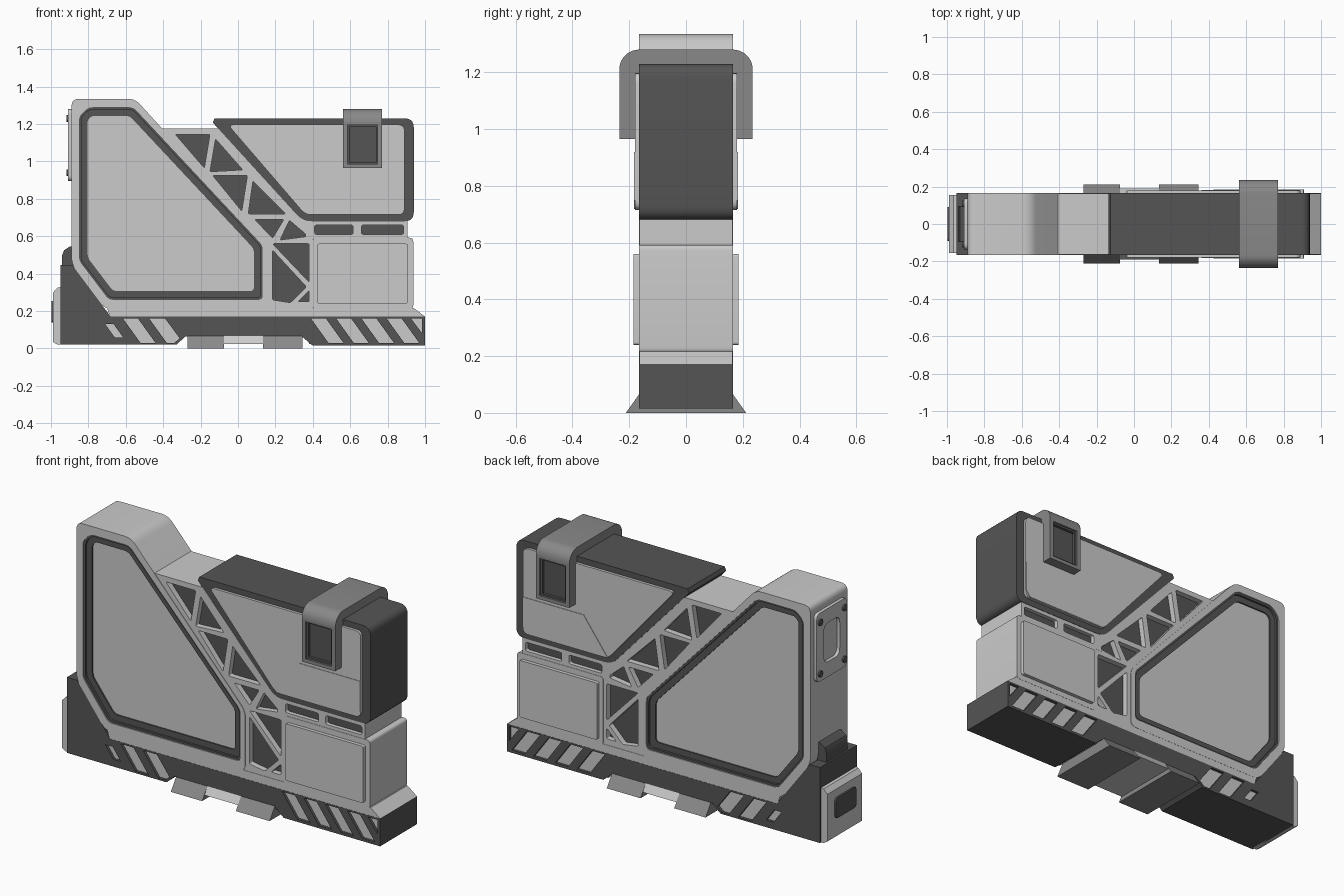
import bpy, bmesh
from math import sin, cos, pi
from mathutils import Vector

if "Cube" in bpy.data.objects:
    bpy.data.objects.remove(bpy.data.objects["Cube"])


def material(name, v):
    m = bpy.data.materials.new(name)
    m.diffuse_color = (v, v, v, 1)
    m.use_nodes = True
    m.node_tree.nodes["Principled BSDF"].inputs["Base Color"].default_value = m.diffuse_color
    return m


DARK, MID = material("dark_grey", 0.09), material("mid_grey", 0.25)
LIGHT = material("light_grey", 0.55)


def fillet(pts, r, seg=5):
    """Round every corner of a closed outline."""
    if r <= 0:
        return [tuple(p) for p in pts]
    out, n = [], len(pts)
    for i in range(n):
        p = Vector(pts[i])
        a, b = Vector(pts[i - 1]) - p, Vector(pts[(i + 1) % n]) - p
        t = min(r, a.length * 0.45, b.length * 0.45)
        a, b = p + a.normalized() * t, p + b.normalized() * t
        for k in range(seg + 1):
            s = k / seg
            out.append(tuple(a * (1 - s) ** 2 + p * 2 * s * (1 - s) + b * s * s))
    return out


def inset(pts, d):
    """Parallel inset of a convex clockwise outline."""
    out, n = [], len(pts)
    for i in range(n):
        p = Vector(pts[i])
        u = (p - Vector(pts[i - 1])).normalized()
        v = (Vector(pts[(i + 1) % n]) - p).normalized()
        nu, nv = Vector((u.y, -u.x)), Vector((v.y, -v.x))
        out.append(tuple(p + (nu + nv) * d / (1 + nu.dot(nv))))
    return out


def rect(x0, x1, z0, z1):
    return [(x0, z0), (x0, z1), (x1, z1), (x1, z0)]


def prism(name, pts, lo, hi, mat=LIGHT, axis="y", r=0.0, holes=(), hr=0.0):
    """Extrude an outline with holes along y (outline xz) or x (outline yz)."""
    cu = bpy.data.curves.new(name, "CURVE")
    cu.dimensions, cu.fill_mode, cu.extrude = "2D", "BOTH", (hi - lo) / 2
    for loop in [fillet(pts, r)] + [fillet(h, hr) for h in holes]:
        s = cu.splines.new("POLY")
        s.points.add(len(loop) - 1)
        for q, (a, b) in zip(s.points, loop):
            q.co = (a, b, 0, 1)
        s.use_cyclic_u = True
    tmp = bpy.data.objects.new(name + "_curve", cu)
    bpy.context.collection.objects.link(tmp)
    dg = bpy.context.evaluated_depsgraph_get()
    me = bpy.data.meshes.new_from_object(tmp.evaluated_get(dg))
    bpy.data.objects.remove(tmp)
    bm = bmesh.new()
    bm.from_mesh(me)
    for v in bm.verts:
        a, b, c = v.co
        c += (lo + hi) / 2
        v.co = (a, c, b) if axis == "y" else (c, a, b)
    bmesh.ops.remove_doubles(bm, verts=bm.verts, dist=1e-5)
    bmesh.ops.recalc_face_normals(bm, faces=bm.faces)
    bm.to_mesh(me)
    bm.free()
    me.materials.clear()
    me.materials.append(mat)
    ob = bpy.data.objects.new(name, me)
    bpy.context.collection.objects.link(ob)
    bpy.ops.object.select_all(action="DESELECT")
    ob.select_set(True)
    bpy.context.view_layer.objects.active = ob
    bpy.ops.object.shade_smooth_by_angle(angle=pi / 6)
    return ob


def slab(name, pts, h, mat=LIGHT, **kw):
    return prism(name, pts, -h, h, mat, **kw)


D = 0.165  # half depth of the body


def stripe(x, w, z0=0.03, z1=0.16):
    s = (z1 - z0) * 0.72
    return [(x, z1), (x + w, z1), (x + w + s, z0), (x + s, z0)]


# Base with shallow slanted stripe recesses
base = [(-0.95, 0.02), (-0.95, 0.445), (-0.886, 0.445), (-0.71, 0.21), (-0.68, 0.17), (1, 0.17),
        (1, 0.015), (0.40, 0.015), (0.34, 0.065), (-0.28, 0.065), (-0.33, 0.02)]
stripes = [stripe(-0.71, 0.045, 0.06, 0.13), stripe(-0.615, 0.08),
           [(-0.475, 0.16), (-0.39, 0.16), (-0.312, 0.055), (-0.34, 0.03), (-0.381, 0.03)]]
stripes += [stripe(x, 0.08) for x in (0.39, 0.525, 0.66, 0.795)]
stripes.append([(0.925, 0.16), (0.985, 0.16), (0.985, 0.08)])
slab("base", base, D, DARK, holes=stripes)
slab("stripe_backing_left", [(-0.73, 0.025), (-0.73, 0.165), (-0.30, 0.165),
                             (-0.30, 0.055), (-0.335, 0.025)], 0.15)
slab("stripe_backing_right", rect(0.38, 0.99, 0.025, 0.165), 0.15)
slab("base_ledge", [(-0.685, 0.17), (-0.70, 0.216), (0.94, 0.216), (1, 0.17)], 0.164)

# Flared feet and the strip between them
for i, (x0, x1) in enumerate(((-0.27, -0.075), (0.135, 0.345))):
    prism(f"foot_{i + 1}", [(-0.212, 0), (-D, 0.066), (D, 0.066), (0.212, 0)],
          x0, x1, MID, axis="x")
prism("foot_bridge", [(-0.19, 0.025), (-D, 0.066), (D, 0.066), (0.19, 0.025)],
      -0.075, 0.135, LIGHT, axis="x")

# Large left frame with stepped recess and inner panel
frame = [(-0.89, 0.45), (-0.89, 1.335), (-0.55, 1.335), (0.16, 0.55),
         (0.16, 0.21), (-0.71, 0.21)]
lip = [(-0.85, 0.47), (-0.85, 1.24), (-0.80, 1.29), (-0.56, 1.29),
       (0.132, 0.55), (0.132, 0.26), (-0.69, 0.26)]
step, face = inset(lip, 0.012), inset(lip, 0.046)
slab("left_frame", frame, D, r=0.04, holes=[lip], hr=0.025)
slab("recess_lip", lip, 0.160, DARK, r=0.025, holes=[step], hr=0.025)
slab("recess_step", step, 0.148, DARK, r=0.025, holes=[face], hr=0.025)
slab("left_panel", face, 0.14, r=0.025)

# Diagonal truss with triangular recesses, tucked slightly into the frame
truss = [(-0.417, 1.175), (-0.10, 1.175), (0.37, 0.68), (0.402, 0.60), (0.402, 0.205),
         (0.142, 0.205), (0.142, 0.556)]
tri = [[(-0.335, 1.145), (-0.15, 1.145), (-0.18, 0.965)],
       [(-0.12, 1.12), (0.025, 0.955), (-0.15, 0.945)],
       [(-0.135, 0.925), (0.05, 0.925), (0.02, 0.735)],
       [(0.08, 0.895), (0.255, 0.72), (0.055, 0.72)],
       [(0.09, 0.69), (0.245, 0.69), (0.185, 0.59)],
       [(0.275, 0.685), (0.375, 0.60), (0.225, 0.58)],
       [(0.185, 0.56), (0.38, 0.56), (0.38, 0.355)],
       [(0.185, 0.525), (0.365, 0.33), (0.28, 0.245), (0.185, 0.26)],
       [(0.38, 0.31), (0.38, 0.25), (0.32, 0.25)]]
slab("truss", truss, 0.162, holes=tri, hr=0.008)
slab("truss_backing", [(-0.37, 1.16), (-0.12, 1.16), (0.36, 0.67), (0.39, 0.59),
                       (0.39, 0.22), (0.17, 0.22), (0.17, 0.55)], 0.13, DARK)

# Upper right block and its raised side plates
block = fillet([(-0.14, 1.23), (0.94, 1.23), (0.94, 0.68), (0.345, 0.68)], 0.05)
slab("upper_block", [(-0.135, 1.208), (-0.125, 1.23)] + block[6:], D, DARK)
slab("upper_plate", [(-0.055, 1.197), (0.89, 1.197), (0.89, 0.715), (0.36, 0.715)], 0.18, r=0.035)
slab("upper_plate_lower_facet", [(0.36, 0.718), (0.51, 0.92), (0.888, 0.92), (0.888, 0.75),
                                 (0.86, 0.718)], 0.183)

# Buckle strap over the block
slab("buckle_frame", rect(0.562, 0.77, 0.965, 1.21), 0.235, MID,
     holes=[rect(0.585, 0.747, 0.985, 1.195)])
slab("buckle_window_rim", rect(0.585, 0.747, 0.985, 1.195), 0.225, DARK,
     holes=[rect(0.595, 0.737, 0.995, 1.185)])
slab("buckle_window", rect(0.595, 0.737, 0.995, 1.185), 0.21, DARK)
arc = [(0.165 + 0.07 * cos(a), 1.21 + 0.07 * sin(a)) for a in (k * pi / 16 for k in range(9))]
prism("buckle_strap", arc + [(-y, z) for y, z in reversed(arc)], 0.562, 0.77, MID, axis="x")

# Slotted neck and lower right box
slots = [rect(0.41, 0.615, 0.61, 0.66), rect(0.66, 0.885, 0.61, 0.66)]
slab("neck", rect(0.36, 0.905, 0.585, 0.685), 0.163, holes=slots, hr=0.012)
slab("neck_backing", rect(0.39, 0.895, 0.59, 0.68), 0.14, DARK)
slab("lower_box", rect(0.40, 0.937, 0.21, 0.592), D, r=0.02)
slab("lower_box_panel", rect(0.425, 0.908, 0.24, 0.56), 0.185, r=0.01)

# Left end: bolted plate, vent hump and rounded socket
prism("end_plate", rect(-0.135, 0.135, 0.895, 1.28), -0.908, -0.885, axis="x", r=0.03,
      holes=[rect(-0.07, 0.07, 0.98, 1.20)], hr=0.04)
for y in (-0.108, 0.108):
    for z in (0.94, 1.23):
        ring = [(y + 0.018 * cos(k * pi / 6), z + 0.018 * sin(k * pi / 6)) for k in range(12)]
        prism("plate_bolt", ring, -0.918, -0.90, DARK, axis="x")
slab("vent_hump", [(-0.94, 0.43), (-0.94, 0.50), (-0.93, 0.525), (-0.90, 0.545),
                   (-0.88, 0.545), (-0.88, 0.43)], 0.095, DARK)
slab("end_socket", [(-0.94, 0.02), (-0.965, 0.02), (-0.988, 0.035), (-0.988, 0.30),
                    (-0.965, 0.325), (-0.94, 0.33)], 0.155)
prism("socket_window", rect(-0.09, 0.09, 0.14, 0.255), -0.998, -0.98, DARK, axis="x", r=0.02)
